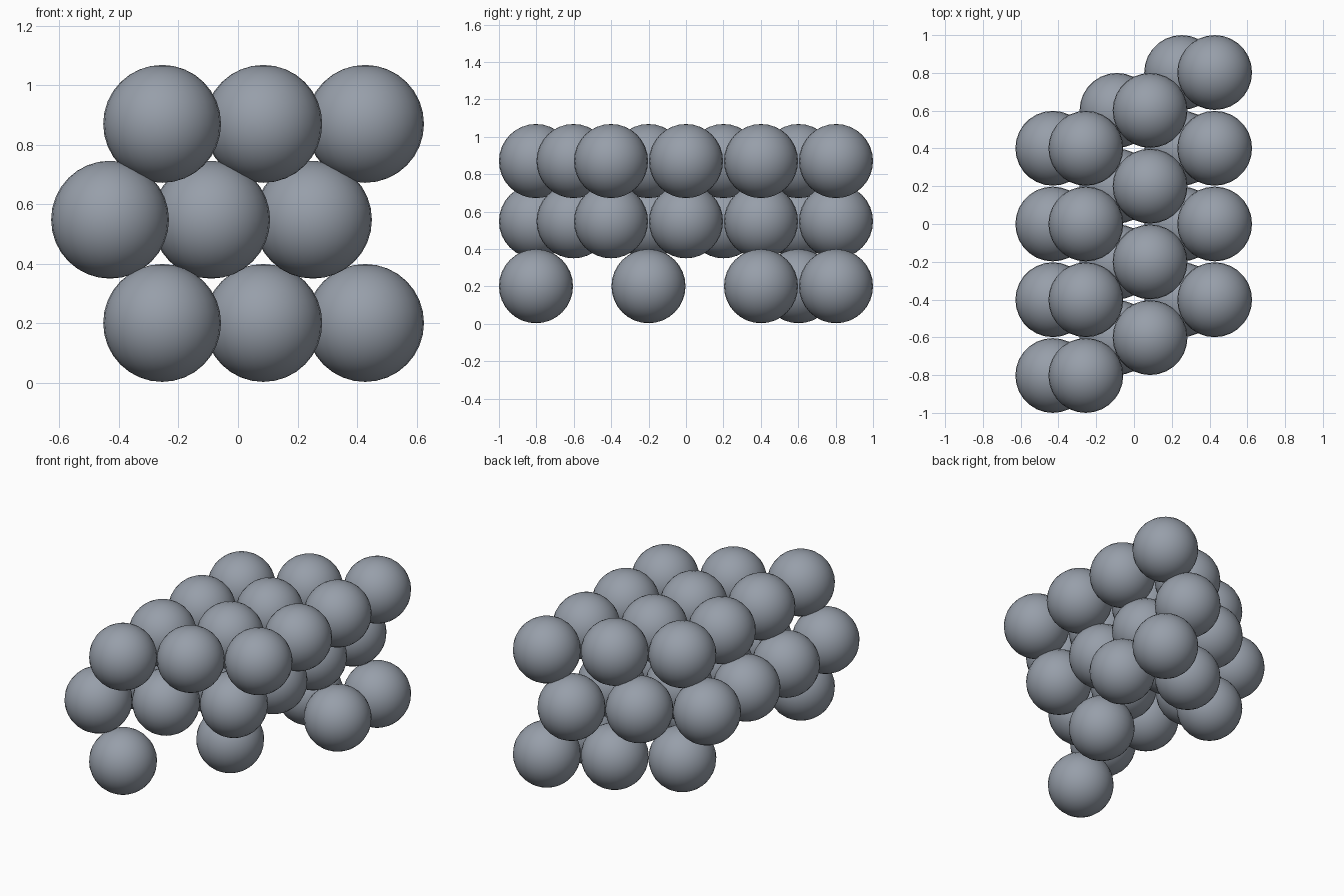
import bpy

if "Cube" in bpy.data.objects:
    bpy.data.objects.remove(bpy.data.objects["Cube"])

R = 0.198        # ball radius
PITCH = 0.401    # spacing along a row

steel = bpy.data.materials.new("blue_grey")
steel.diffuse_color = (0.31, 0.345, 0.40, 1)
steel.use_nodes = True
steel.node_tree.nodes["Principled BSDF"].inputs["Base Color"].default_value = steel.diffuse_color

# One shared ball mesh
bpy.ops.mesh.primitive_uv_sphere_add(segments=28, ring_count=16, radius=R)
first = bpy.context.object
ball_mesh = first.data
ball_mesh.name = "ball"
ball_mesh.materials.append(steel)
for p in ball_mesh.polygons:
    p.use_smooth = True
bpy.data.objects.remove(first)


def ball(name, x, y, z):
    ob = bpy.data.objects.new(name, ball_mesh)
    ob.location = (x, y, z)
    bpy.context.collection.objects.link(ob)


# Layers: name, height, row x positions, which balls of each row are present
full = [(0, 1, 2, 3)] * 3
layers = [
    ("bottom_ball", 0.201, (-0.255, 0.085, 0.427), [(0, 3), (1, 3), (2, 3)]),
    ("middle_ball", 0.548, (-0.430, -0.090, 0.252), full),
    ("top_ball", 0.870, (-0.255, 0.085, 0.427), full),
]

# Each row is shifted half a pitch back from the row to its left
for name, z, xs, rows in layers:
    for r, (x, present) in enumerate(zip(xs, rows)):
        for i in present:
            ball(f"{name}_{r}_{i}", x, PITCH * (i - 2 + r / 2), z)
